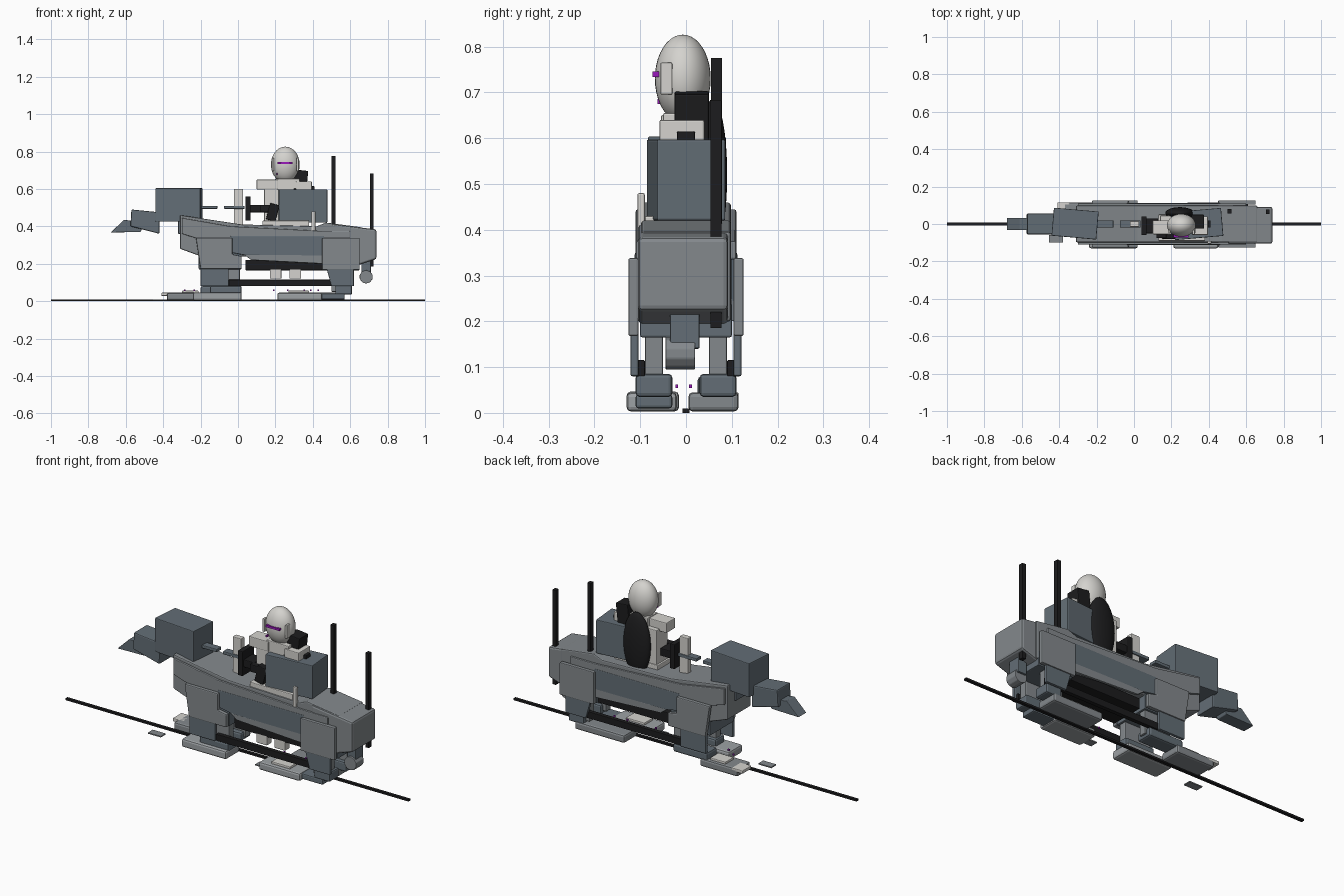
import bpy, bmesh, math
from mathutils import Vector, Matrix


def material(name, rgb):
    m = bpy.data.materials.new(name)
    m.diffuse_color = (*rgb, 1)
    return m


GREY = material("armour grey", (0.23, 0.25, 0.265))
DARK = material("slate grey", (0.125, 0.155, 0.18))
STEEL = material("light steel", (0.34, 0.36, 0.375))
WHITE = material("off white", (0.66, 0.65, 0.62))
BLACK = material("black", (0.012, 0.012, 0.013))
PURPLE = material("purple", (0.32, 0.01, 0.5))


def finish(name, bm, mat, bevel=0.0, smooth=False):
    bmesh.ops.recalc_face_normals(bm, faces=bm.faces)
    me = bpy.data.meshes.new(name)
    bm.to_mesh(me)
    bm.free()
    ob = bpy.data.objects.new(name, me)
    bpy.context.collection.objects.link(ob)
    me.materials.append(mat)
    if smooth:
        for p in me.polygons:
            p.use_smooth = True
    if bevel:
        mod = ob.modifiers.new("soft edges", 'BEVEL')
        mod.width, mod.segments = bevel, 2
    return ob


def box(name, xr, yr, zr, mat, bevel=0.004, yaw=0, pitch=0):
    """Box given by its ranges, turned about its own centre (degrees)."""
    r = (xr, yr, zr)
    bm = bmesh.new()
    bmesh.ops.create_cube(bm, size=1)
    bmesh.ops.scale(bm, vec=[b - a for a, b in r], verts=bm.verts)
    rot = Matrix.Rotation(math.radians(yaw), 3, 'Z') @ Matrix.Rotation(math.radians(pitch), 3, 'Y')
    bmesh.ops.rotate(bm, matrix=rot, verts=bm.verts)
    bmesh.ops.translate(bm, vec=[(a + b) / 2 for a, b in r], verts=bm.verts)
    return finish(name, bm, mat, bevel)


def prism(name, pts, y0, y1, mat, bevel=0.006):
    """Side outline (x, z) extruded across y."""
    bm = bmesh.new()
    f = bm.faces.new([bm.verts.new((x, y0, z)) for x, z in pts])
    ext = bmesh.ops.extrude_face_region(bm, geom=[f])
    bmesh.ops.translate(bm, vec=(0, y1 - y0, 0),
                        verts=[v for v in ext["geom"] if isinstance(v, bmesh.types.BMVert)])
    return finish(name, bm, mat, bevel)


def ellipsoid(name, c, r, mat):
    bm = bmesh.new()
    bmesh.ops.create_uvsphere(bm, u_segments=32, v_segments=20, radius=1)
    bmesh.ops.scale(bm, vec=r, verts=bm.verts)
    bmesh.ops.translate(bm, vec=c, verts=bm.verts)
    return finish(name, bm, mat, smooth=True)


def cylinder_y(name, x, z, r, y0, y1, mat, sides=10):
    bm = bmesh.new()
    bmesh.ops.create_cone(bm, cap_ends=True, segments=sides, radius1=r, radius2=r, depth=y1 - y0)
    bmesh.ops.rotate(bm, matrix=Matrix.Rotation(math.pi / 2, 3, 'X'), verts=bm.verts)
    bmesh.ops.translate(bm, vec=(x, (y0 + y1) / 2, z), verts=bm.verts)
    return finish(name, bm, mat, 0.003)


def both(y0, y1):
    """A y range and its mirror image."""
    return ((-y1, -y0), (y0, y1))


# Ground rail
box("ground_rail", (-1, 1), (-0.008, 0.008), (0, 0.01), BLACK, 0)

# Main hull, tail block and belly
prism("hull", [(-0.31, 0.46), (0.02, 0.41), (0.42, 0.4), (0.47, 0.42), (0.66, 0.395),
               (0.66, 0.2), (0.45, 0.2), (0.05, 0.24), (-0.2, 0.24), (-0.31, 0.28)],
      -0.098, 0.098, GREY)
prism("tail_block", [(0.5, 0.413), (0.74, 0.383), (0.74, 0.225), (0.65, 0.195), (0.5, 0.22)],
      -0.105, 0.092, GREY, 0.01)
box("belly_slab", (0.04, 0.47), (-0.09, 0.09), (0.165, 0.22), BLACK)
box("rear_belly", (0.45, 0.65), (-0.1, 0.1), (0.165, 0.24), DARK)
box("front_belly", (-0.21, 0.02), (-0.1, 0.1), (0.17, 0.26), DARK)

for y in both(0.098, 0.112):
    prism("flank_panel", [(-0.04, 0.35), (0.46, 0.35), (0.46, 0.24), (0.04, 0.245), (-0.04, 0.26)],
          *y, DARK, 0.004)
    prism("flank_skirt", [(0.03, 0.25), (0.46, 0.25), (0.46, 0.2), (0.07, 0.22)], *y, GREY, 0.003)
    prism("flank_trim", [(-0.3, 0.445), (-0.04, 0.4), (0.45, 0.375), (0.6, 0.375),
                         (0.6, 0.335), (-0.22, 0.335), (-0.3, 0.36)],
          y[0] * 0.98, y[1] * 0.98, GREY, 0.004)

# Hip plates, leg plates, side bars and leg columns
for y in both(0.104, 0.126):
    prism("front_hip_plate", [(-0.225, 0.338), (-0.03, 0.338), (-0.03, 0.25), (0.02, 0.24),
                              (0.02, 0.172), (-0.2, 0.172)], *y, GREY, 0.005)
    box("rear_hip_plate", (0.45, 0.65), y, (0.168, 0.338), GREY)
for y in both(0.104, 0.121):
    box("front_leg_plate", (-0.2, -0.05), y, (0.08, 0.19), DARK)
    prism("rear_leg_plate", [(0.47, 0.185), (0.62, 0.185), (0.62, 0.08), (0.5, 0.08)], *y, DARK, 0.004)
for y in both(0.09, 0.112):
    box("side_bar", (-0.05, 0.61), y, (0.08, 0.115), BLACK, 0.002)
for y in both(0.05, 0.09):
    box("front_leg", (-0.14, 0.01), y, (0.05, 0.2), GREY)
    box("rear_leg", (0.5, 0.6), y, (0.05, 0.2), GREY)

# Feet
box("front_right_sole", (-0.24, 0.02), (-0.13, -0.015), (0.003, 0.047), STEEL, 0.01)
box("front_right_ankle", (-0.15, 0.02), (-0.11, -0.033), (0.035, 0.082), DARK, 0.01)
box("front_left_sole", (-0.38, -0.16), (0.005, 0.115), (0.003, 0.045), GREY, 0.01)
box("front_left_ankle", (-0.2, 0.0), (0.025, 0.11), (0.035, 0.08), DARK, 0.01)
box("front_left_toe", (-0.41, -0.345), (0.04, 0.115), (0.028, 0.045), WHITE)
box("front_left_cap", (-0.3, -0.21), (0.03, 0.1), (0.04, 0.056), WHITE)
box("rear_right_sole", (0.21, 0.45), (-0.13, -0.02), (0.003, 0.045), STEEL, 0.01)
box("rear_right_cap", (0.27, 0.38), (-0.11, -0.04), (0.04, 0.056), WHITE)
box("rear_right_heel", (0.42, 0.57), (-0.11, -0.03), (0.01, 0.04), DARK, 0.006)
box("rear_left_sole", (0.28, 0.57), (0.005, 0.115), (0.003, 0.045), GREY, 0.01)
for y in both(0.03, 0.11):
    box("rear_ankle", (0.52, 0.61), y, (0.035, 0.085), DARK, 0.008)
box("front_ground_plate", (-0.455, -0.38), (-0.1, -0.06), (0.004, 0.01), GREY, 0)
box("rear_ground_plate", (0.17, 0.25), (-0.1, -0.06), (0.004, 0.01), GREY, 0)
for x in (0.17, 0.275):
    box("stirrup", (x, x + 0.062), (-0.09, -0.05), (0.12, 0.18), WHITE)
for i, x in enumerate((-0.285, -0.235, -0.105, 0.19, 0.265, 0.355, 0.39, 0.43)):
    y = -0.02 if i % 2 else 0.01
    box("foot_light", (x - 0.004, x + 0.004), (y - 0.003, y + 0.003), (0.054, 0.062), PURPLE, 0)

# Tail wheel under the rear end
cylinder_y("tail_wheel", 0.685, 0.13, 0.036, -0.045, 0.02, GREY)
box("wheel_strut", (0.66, 0.71), (-0.035, 0.03), (0.14, 0.23), DARK)

# Neck, head and snout
box("head_block", (-0.435, -0.195), (-0.073, 0.077), (0.425, 0.604), DARK, 0.004, yaw=-5)
box("neck", (-0.32, -0.22), (-0.04, 0.04), (0.36, 0.45), DARK)
prism("jaw", [(-0.57, 0.49), (-0.42, 0.475), (-0.42, 0.36), (-0.575, 0.40)], -0.055, 0.055, DARK)
prism("snout", [(-0.61, 0.435), (-0.5, 0.42), (-0.52, 0.37), (-0.68, 0.367)], -0.033, 0.033, DARK, 0.003)

# Steering gear
box("front_rod", (-0.2, -0.11), (-0.02, 0.02), (0.493, 0.51), DARK)
box("rear_rod", (-0.075, 0.035), (-0.02, 0.02), (0.493, 0.51), DARK)
box("steering_post", (-0.022, 0.028), (-0.015, 0.015), (0.39, 0.6), WHITE)
box("handlebar", (0.04, 0.068), (-0.06, 0.04), (0.43, 0.56), BLACK)
box("grip", (0.06, 0.13), (-0.05, 0.03), (0.475, 0.515), BLACK)

# Seat box and aerials
box("seat_box", (0.212, 0.472), (-0.075, 0.075), (0.42, 0.597), DARK, 0.004, yaw=5)
box("seat_base", (0.13, 0.38), (-0.09, 0.05), (0.375, 0.43), WHITE)
box("seat_strap", (0.392, 0.414), (-0.106, -0.09), (0.365, 0.48), WHITE)
box("front_aerial", (0.5, 0.52), (0.055, 0.079), (0.41, 0.775), BLACK, 0)
box("rear_aerial", (0.705, 0.725), (0.053, 0.077), (0.185, 0.682), BLACK, 0)

# Rider
ellipsoid("rider_head", (0.253, -0.007, 0.73), (0.077, 0.061, 0.096), WHITE)
for s in (-1, 1):
    box("ear_plate", (0.253 + s * 0.066 - 0.006, 0.253 + s * 0.066 + 0.006), (-0.056, -0.03),
        (0.695, 0.765), WHITE, 0.003)
box("visor_slit", (0.212, 0.292), (-0.073, -0.05), (0.734, 0.745), PURPLE, 0)
box("cheek_light", (0.205, 0.212), (-0.062, -0.04), (0.675, 0.685), PURPLE, 0)
box("collar", (0.2, 0.33), (-0.05, 0.035), (0.6, 0.655), WHITE)
box("left_shoulder", (0.1, 0.215), (-0.055, 0.02), (0.597, 0.65), WHITE)
box("right_shoulder", (0.31, 0.395), (-0.058, 0.04), (0.59, 0.64), WHITE)
box("torso", (0.14, 0.3), (-0.05, 0.045), (0.42, 0.61), WHITE)
box("upper_arm", (0.16, 0.212), (-0.08, -0.04), (0.43, 0.52), BLACK, 0.004, pitch=15)
box("forearm", (0.12, 0.21), (-0.075, -0.04), (0.475, 0.515), BLACK)
box("backpack", (0.3, 0.37), (-0.025, 0.05), (0.585, 0.7), BLACK, 0.004, pitch=6)
box("elbow", (0.37, 0.41), (-0.02, 0.02), (0.56, 0.615), BLACK)
ellipsoid("cape", (0.245, 0.058, 0.52), (0.078, 0.032, 0.165), BLACK)
